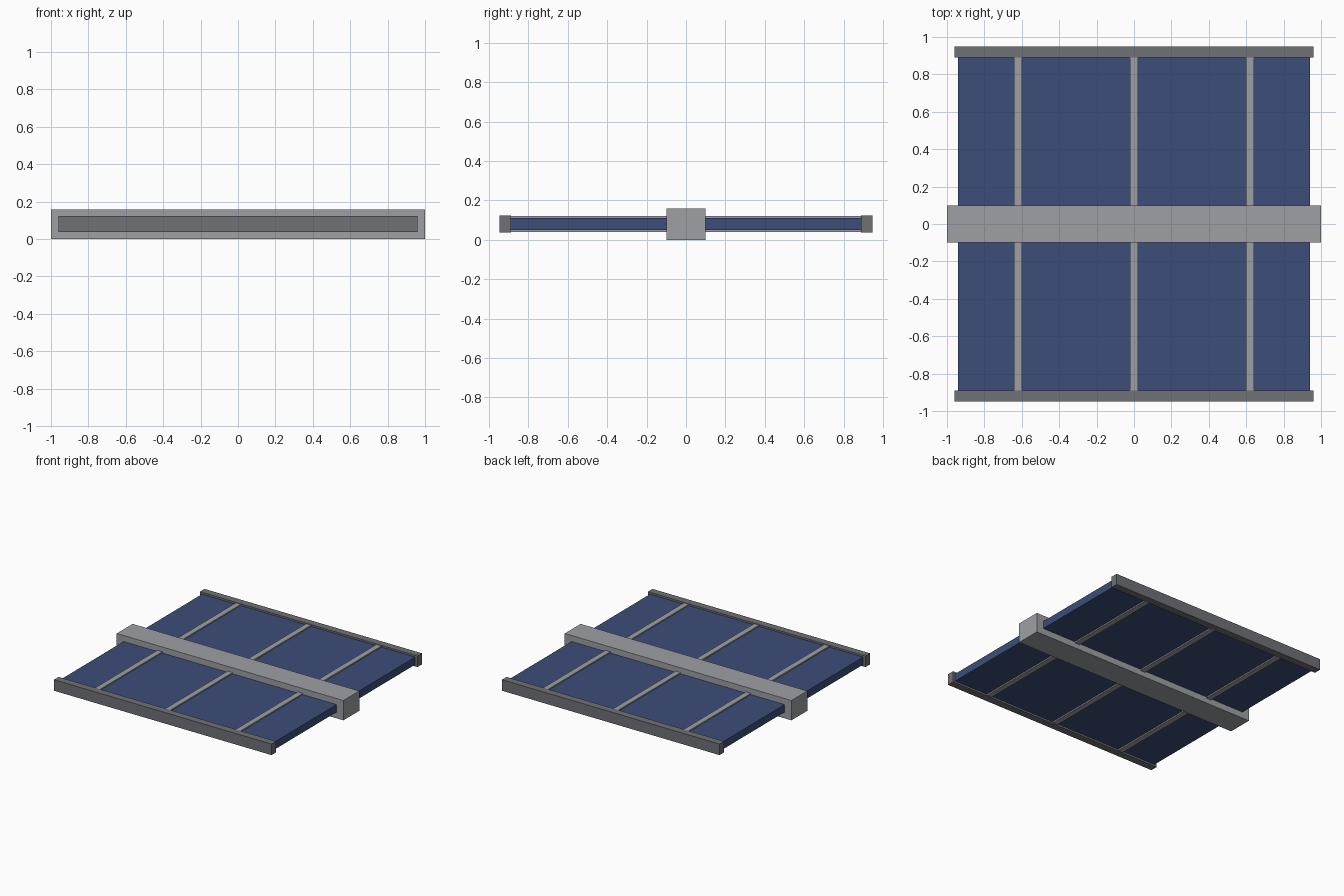
import bpy

if "Cube" in bpy.data.objects:
    bpy.data.objects.remove(bpy.data.objects["Cube"])


def box(name, x, y, z, mat=None):
    """Box spanning the (min, max) range given for each axis."""
    bpy.ops.mesh.primitive_cube_add(size=1)
    ob = bpy.context.object
    ob.name = name
    ob.location = [(a + b) / 2 for a, b in (x, y, z)]
    ob.scale = [b - a for a, b in (x, y, z)]
    bpy.ops.object.transform_apply(location=True, rotation=False, scale=True)
    if mat:
        ob.data.materials.append(mat)
    return ob


def material(name, color):
    mat = bpy.data.materials.new(name)
    mat.diffuse_color = color
    mat.use_nodes = True
    mat.node_tree.nodes["Principled BSDF"].inputs["Base Color"].default_value = mat.diffuse_color
    return mat


blue = material("panel_blue", (0.045, 0.075, 0.19, 1))
dark = material("rail_grey", (0.16, 0.165, 0.18, 1))
light = material("frame_grey", (0.34, 0.35, 0.37, 1))

# Central beam
box("central_beam", (-1, 1), (-0.1, 0.1), (0, 0.158), light)

for side, s in (("front", -1), ("back", 1)):
    def span(a, b):
        return tuple(sorted((s * a, s * b)))

    # Flat panel and its outer end rail
    box(f"{side}_panel", (-0.94, 0.94), span(0.09, 0.895), (0.05, 0.11), blue)
    box(f"{side}_end_rail", (-0.96, 0.96), span(0.89, 0.948), (0.036, 0.124), dark)

    # Ribs crossing the panel, proud above and below
    for i, x in enumerate((-0.62, 0, 0.62)):
        box(f"{side}_rib_{i + 1}", (x - 0.022, x + 0.022),
            span(0.09, 0.895), (0.04, 0.12), light)
